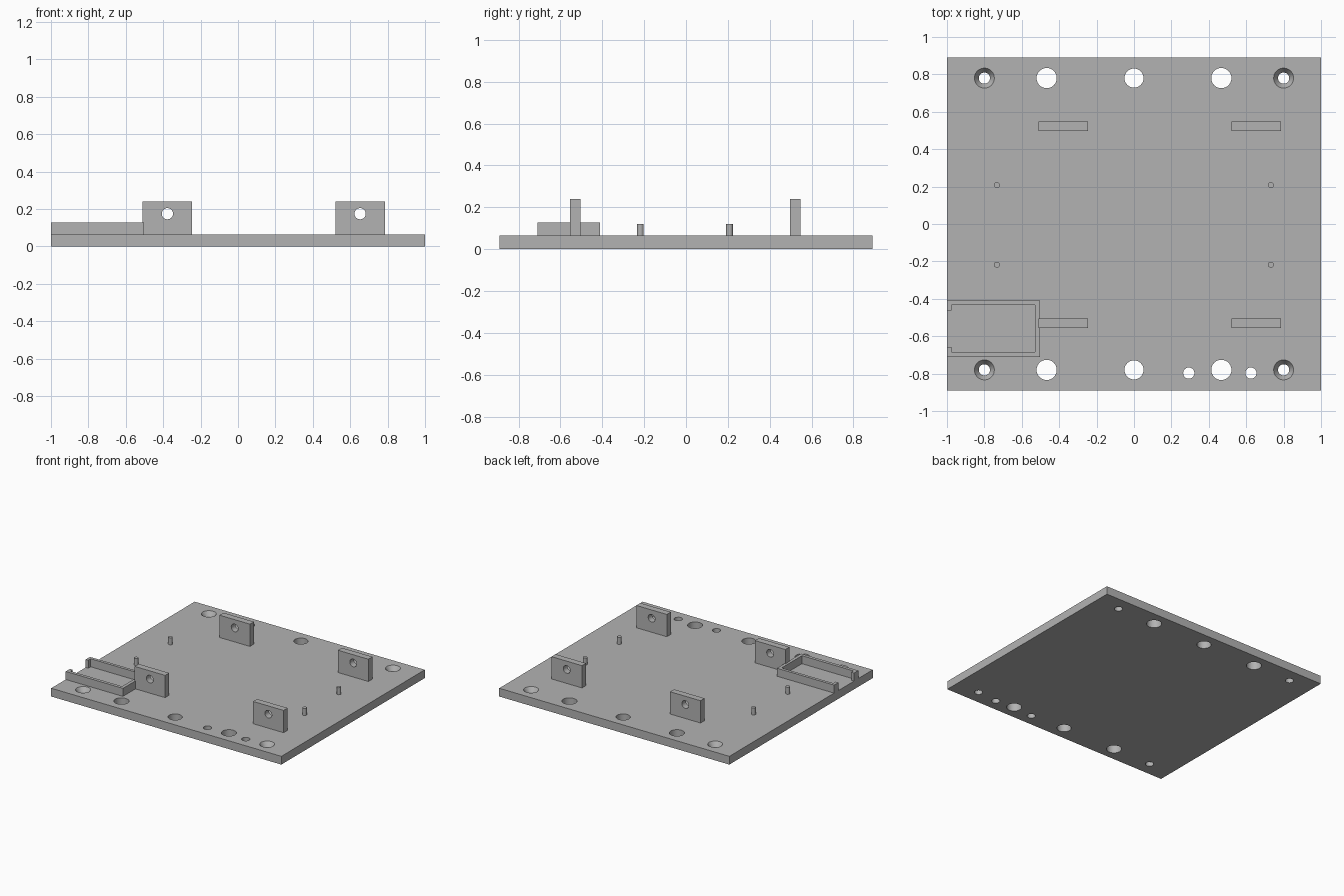
import bpy, bmesh
from math import pi
from mathutils import Matrix, Vector

if "Cube" in bpy.data.objects:
    bpy.data.objects.remove(bpy.data.objects["Cube"])

grey = bpy.data.materials.new("plain grey")
grey.use_nodes = True
grey.diffuse_color = (0.45, 0.45, 0.45, 1)
grey.node_tree.nodes["Principled BSDF"].inputs["Base Color"].default_value = grey.diffuse_color

THICK = 0.065


def finish(name, bm):
    mesh = bpy.data.meshes.new(name)
    bm.to_mesh(mesh)
    bm.free()
    mesh.materials.append(grey)
    obj = bpy.data.objects.new(name, mesh)
    bpy.context.collection.objects.link(obj)
    return obj


def box(name, x0, x1, y0, y1, z0, z1):
    bm = bmesh.new()
    mid = Vector((x0 + x1, y0 + y1, z0 + z1)) / 2
    size = Matrix.Diagonal((x1 - x0, y1 - y0, z1 - z0, 1))
    bmesh.ops.create_cube(bm, size=1, matrix=Matrix.Translation(mid) @ size)
    return finish(name, bm)


def rod(name, centre, r_low, r_high, depth, sides=32, along_y=False):
    bm = bmesh.new()
    turn = Matrix.Rotation(pi / 2 if along_y else 0, 4, "X")
    bmesh.ops.create_cone(bm, cap_ends=True, segments=sides, radius1=r_low,
                          radius2=r_high, depth=depth,
                          matrix=Matrix.Translation(centre) @ turn)
    return finish(name, bm)


def cut(obj, cutter):
    mod = obj.modifiers.new("hole", "BOOLEAN")
    mod.operation = "DIFFERENCE"
    mod.solver = "EXACT"
    mod.object = cutter
    bpy.context.view_layer.objects.active = obj
    bpy.ops.object.modifier_apply(modifier=mod.name)
    bpy.data.objects.remove(cutter)


def smooth(obj):
    bpy.ops.object.select_all(action="DESELECT")
    obj.select_set(True)
    bpy.context.view_layer.objects.active = obj
    bpy.ops.object.shade_smooth_by_angle()


# Base plate with through holes and countersunk corner holes
plate = box("base_plate", -1, 1, -0.89, 0.89, 0, THICK)
holes = [(x, y, r) for y in (-0.78, 0.78)
         for x, r in ((-0.467, 0.054), (0, 0.051), (0.467, 0.054),
                      (-0.8, 0.03), (0.8, 0.03))]
holes += [(0.293, -0.797, 0.03), (0.625, -0.797, 0.03)]
for x, y, r in holes:
    cut(plate, rod("cutter", (x, y, THICK / 2), r, r, 0.2))
for x in (-0.8, 0.8):
    for y in (-0.78, 0.78):
        cut(plate, rod("cutter", (x, y, THICK - 0.02), 0.027, 0.0535 + 0.0001, 0.0402))
smooth(plate)

# Upright lugs with a cross hole
for side, x0 in (("right", -0.51), ("left", 0.52)):
    for end, y0 in (("front", -0.555), ("back", 0.498)):
        lug = box(f"{end}_{side}_lug", x0, x0 + 0.265, y0, y0 + 0.05, THICK, 0.24)
        cut(lug, rod("cutter", (x0 + 0.1325, y0 + 0.025, 0.175), 0.03, 0.03, 0.2,
                     along_y=True))
        smooth(lug)

# Locating pegs
for side, x in (("right", -0.733), ("left", 0.732)):
    for end, y in (("front", -0.218), ("back", 0.208)):
        smooth(rod(f"{end}_{side}_peg", (x, y, (THICK + 0.12) / 2),
                   0.016, 0.016, 0.12 - THICK, sides=24))

# Open-ended tray frame on the right edge
tray = box("tray_frame", -1, -0.503, -0.71, -0.41, THICK, 0.128)
cut(tray, box("cutter", -0.977, -0.528, -0.685, -0.433, 0, 0.2))
cut(tray, box("cutter", -1.1, -0.9, -0.658, -0.463, 0, 0.2))
